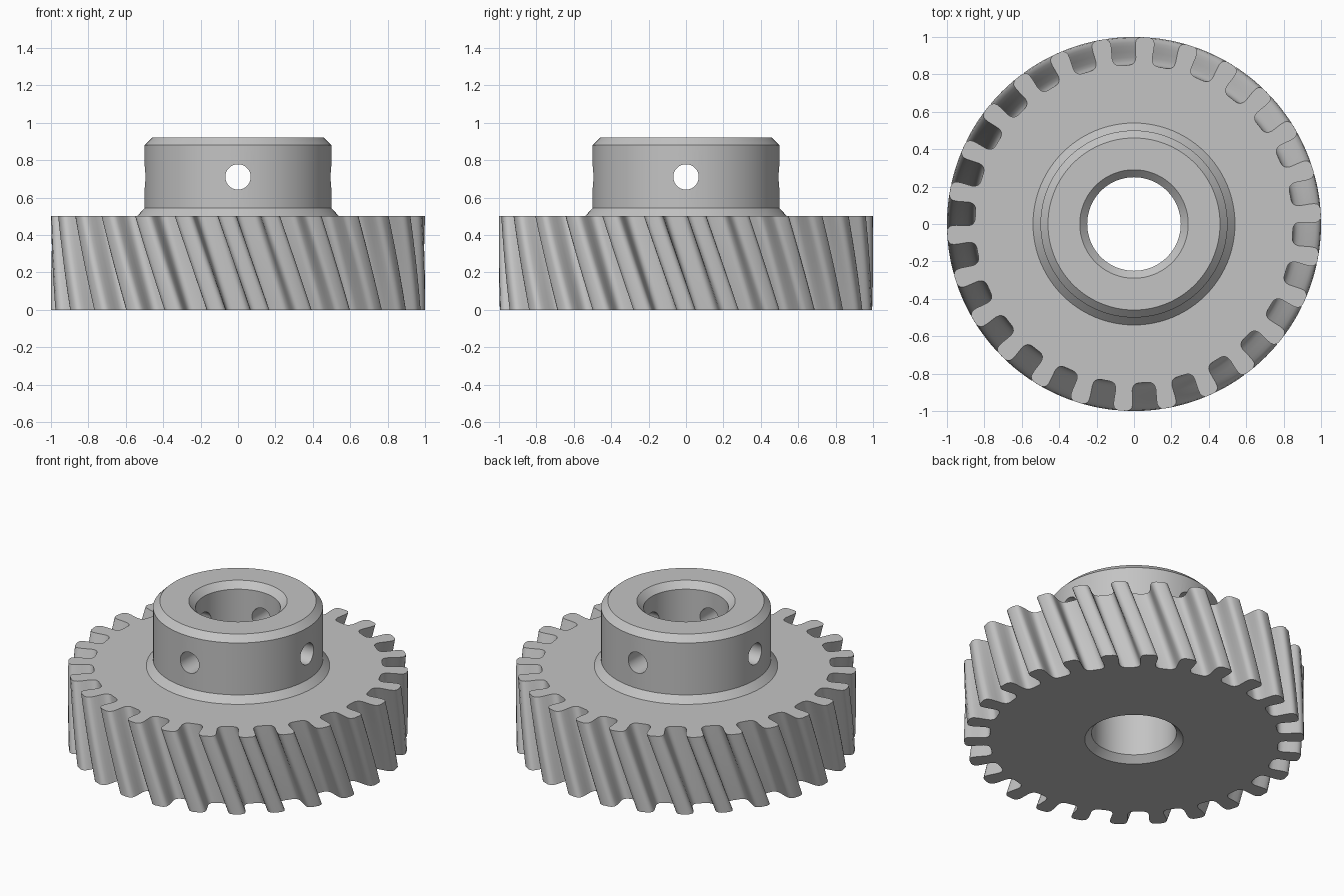
import bpy, bmesh
from math import sin, cos, pi, radians
from mathutils import Matrix

cube = bpy.data.objects.get("Cube")
if cube:
    bpy.data.objects.remove(cube)

TEETH = 26
PITCH = 2 * pi / TEETH
WIDTH = 0.5
TWIST = radians(-10.4)
LAYERS = 10

# One tooth flank from root to tip: (radius, half angle in degrees)
FLANK = [(.85, 5.2), (.853, 4.3), (.861, 3.5), (.873, 3.05), (.89, 2.85),
         (.92, 2.95), (.95, 3.05), (.97, 3.0), (.985, 2.75), (.995, 2.1), (1, 1.3)]

steel = bpy.data.materials.new("steel grey")
steel.use_nodes = True
grey = (0.55, 0.55, 0.55, 1)
steel.diffuse_color = grey
steel.node_tree.nodes["Principled BSDF"].inputs["Base Color"].default_value = grey


def finish(name, bm):
    bmesh.ops.recalc_face_normals(bm, faces=bm.faces)
    mesh = bpy.data.meshes.new(name)
    bm.to_mesh(mesh)
    bm.free()
    mesh.materials.append(steel)
    obj = bpy.data.objects.new(name, mesh)
    bpy.context.collection.objects.link(obj)
    return obj


def stack(name, rings):
    """Join closed rings of equal length and cap both ends."""
    bm = bmesh.new()
    loops = [[bm.verts.new(p) for p in ring] for ring in rings]
    n = len(loops[0])
    for a, b in zip(loops, loops[1:]):
        for i in range(n):
            j = (i + 1) % n
            bm.faces.new((a[i], a[j], b[j], b[i]))
    bm.faces.new(loops[0])
    bm.faces.new(loops[-1])
    return finish(name, bm)


def turned(name, profile, n=96):
    """Solid of revolution from (radius, height) pairs."""
    return stack(name, [[(r * cos(2 * pi * i / n), r * sin(2 * pi * i / n), z)
                         for i in range(n)] for r, z in profile])


def pin(name, axis, radius, length, z):
    """Round cutter lying along x or y."""
    bm = bmesh.new()
    turn = Matrix.Rotation(pi / 2, 4, axis)
    bmesh.ops.create_cone(bm, cap_ends=True, segments=40, radius1=radius,
                          radius2=radius, depth=length,
                          matrix=Matrix.Translation((0, 0, z)) @ turn)
    return finish(name, bm)


def combine(target, tool, operation):
    """Apply a boolean and discard the tool."""
    tool.hide_render = True
    mod = target.modifiers.new(tool.name, 'BOOLEAN')
    mod.operation, mod.object, mod.solver = operation, tool, 'EXACT'
    bpy.context.view_layer.objects.active = target
    bpy.ops.object.modifier_apply(modifier=mod.name)
    bpy.data.objects.remove(tool)


# Helical toothed wheel
outline = []
for k in range(TEETH):
    outline += [(r, k * PITCH - radians(a)) for r, a in FLANK]
    outline += [(r, k * PITCH + radians(a)) for r, a in reversed(FLANK)]
gear = stack("helical_gear", [
    [(r * cos(a + TWIST * s / LAYERS), r * sin(a + TWIST * s / LAYERS), WIDTH * s / LAYERS)
     for r, a in outline] for s in range(LAYERS + 1)])

# Hub with flared foot and chamfered rim
hub = turned("hub", [(.54, .4), (.54, .5), (.5, .543), (.5, .88), (.46, .92)])
combine(gear, hub, 'UNION')

# Shaft bore, chamfered at both ends
bore = turned("bore_cutter", [(.33, -.04), (.25, .04), (.25, .88), (.33, .96)])
combine(gear, bore, 'DIFFERENCE')

# Four set-screw holes through the hub wall
for axis in "XY":
    combine(gear, pin("screw_hole_cutter", axis, .068, 1.4, .71), 'DIFFERENCE')

# Smooth shading with crisp edges
bpy.ops.object.select_all(action='DESELECT')
gear.select_set(True)
bpy.context.view_layer.objects.active = gear
bpy.ops.object.shade_smooth_by_angle(angle=radians(35))
